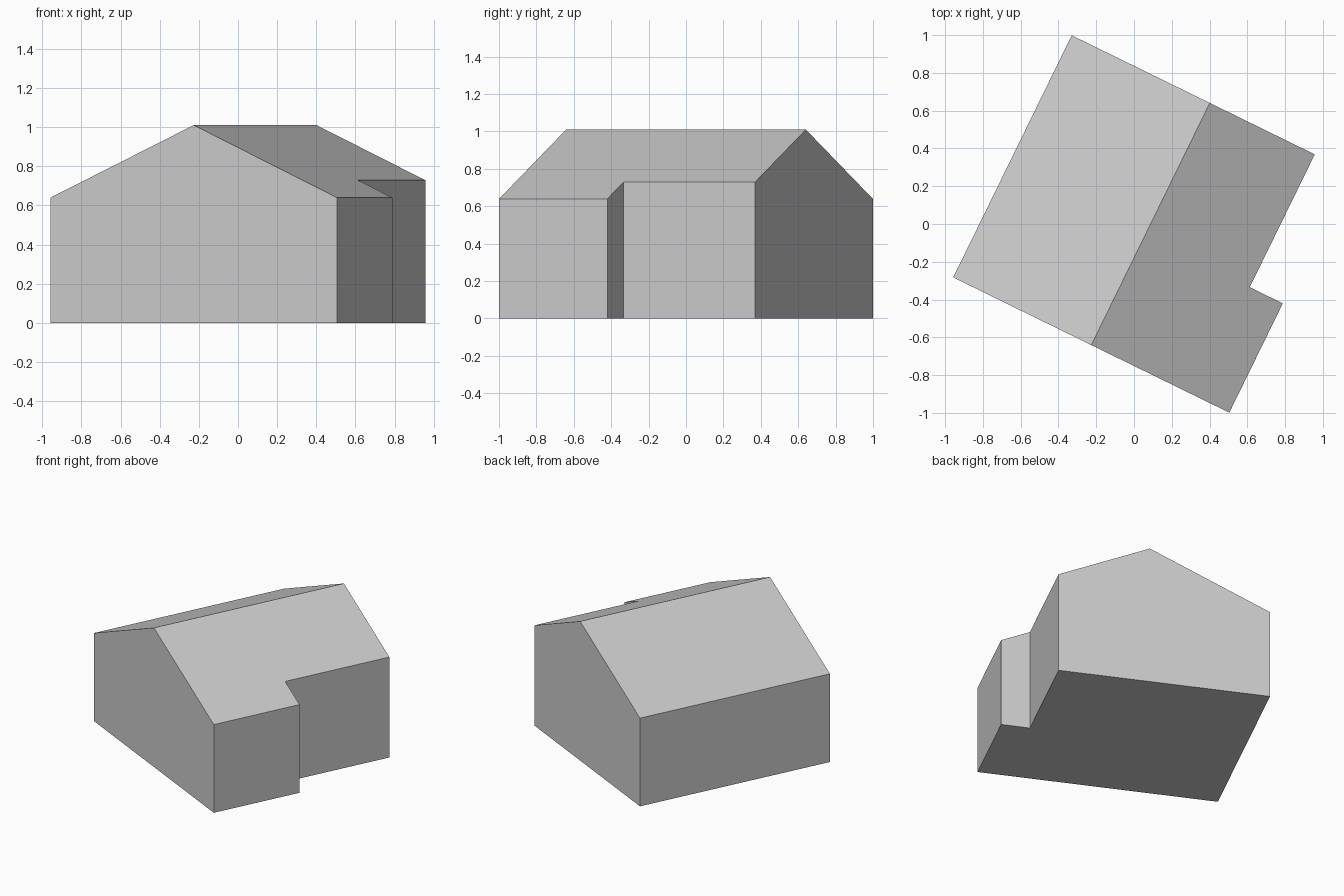
import bpy
import bmesh
import math
from mathutils import Matrix, Vector

cube = bpy.data.objects.get("Cube")
if cube:
    bpy.data.objects.remove(cube, do_unlink=True)

# House dimensions, measured along its own axes
WIDTH, LENGTH = 1.628, 1.427
EAVE, RIDGE = 0.64, 1.01
NOTCH, WING = 0.195, 0.644
w, l = WIDTH / 2, LENGTH / 2

grey = bpy.data.materials.new("light grey")
grey.use_nodes = True
colour = (0.6, 0.6, 0.6, 1)
grey.diffuse_color = colour
grey.node_tree.nodes["Principled BSDF"].inputs["Base Color"].default_value = colour

# Footprint with a notch in the back right corner, raised into a tall block
footprint = [(-w, -l), (w, -l), (w, WING - l), (w - NOTCH, WING - l), (w - NOTCH, l), (-w, l)]
bm = bmesh.new()
base = bm.faces.new([bm.verts.new((x, y, 0)) for x, y in footprint])
block = bmesh.ops.extrude_face_region(bm, geom=[base], use_keep_orig=True)
top = [g for g in block["geom"] if isinstance(g, bmesh.types.BMVert)]
bmesh.ops.translate(bm, verts=top, vec=(0, 0, 2 * RIDGE))

# Slice off the two roof slopes and close each cut
for side in (1, -1):
    slope = Vector((side * (RIDGE - EAVE), 0, w))
    cut = bmesh.ops.bisect_plane(
        bm, geom=bm.verts[:] + bm.edges[:] + bm.faces[:],
        plane_co=(0, 0, RIDGE), plane_no=slope.normalized(), clear_outer=True)
    rim = [e for e in bm.edges if e.is_boundary]
    bmesh.ops.holes_fill(bm, edges=rim, sides=0)

bmesh.ops.recalc_face_normals(bm, faces=bm.faces[:])

# Turn the house on its plot and centre it
turn = Matrix.Rotation(math.atan2(-0.715, 1.46), 4, "Z")
bm.transform(Matrix.Translation((0.09, 0, 0)) @ turn)
for axis in (0, 1):
    values = [v.co[axis] for v in bm.verts]
    shift = Vector((0, 0, 0))
    shift[axis] = -(min(values) + max(values)) / 2
    bmesh.ops.translate(bm, verts=bm.verts[:], vec=shift)

mesh = bpy.data.meshes.new("house")
bm.to_mesh(mesh)
bm.free()
mesh.materials.append(grey)
house = bpy.data.objects.new("house", mesh)
bpy.context.collection.objects.link(house)
